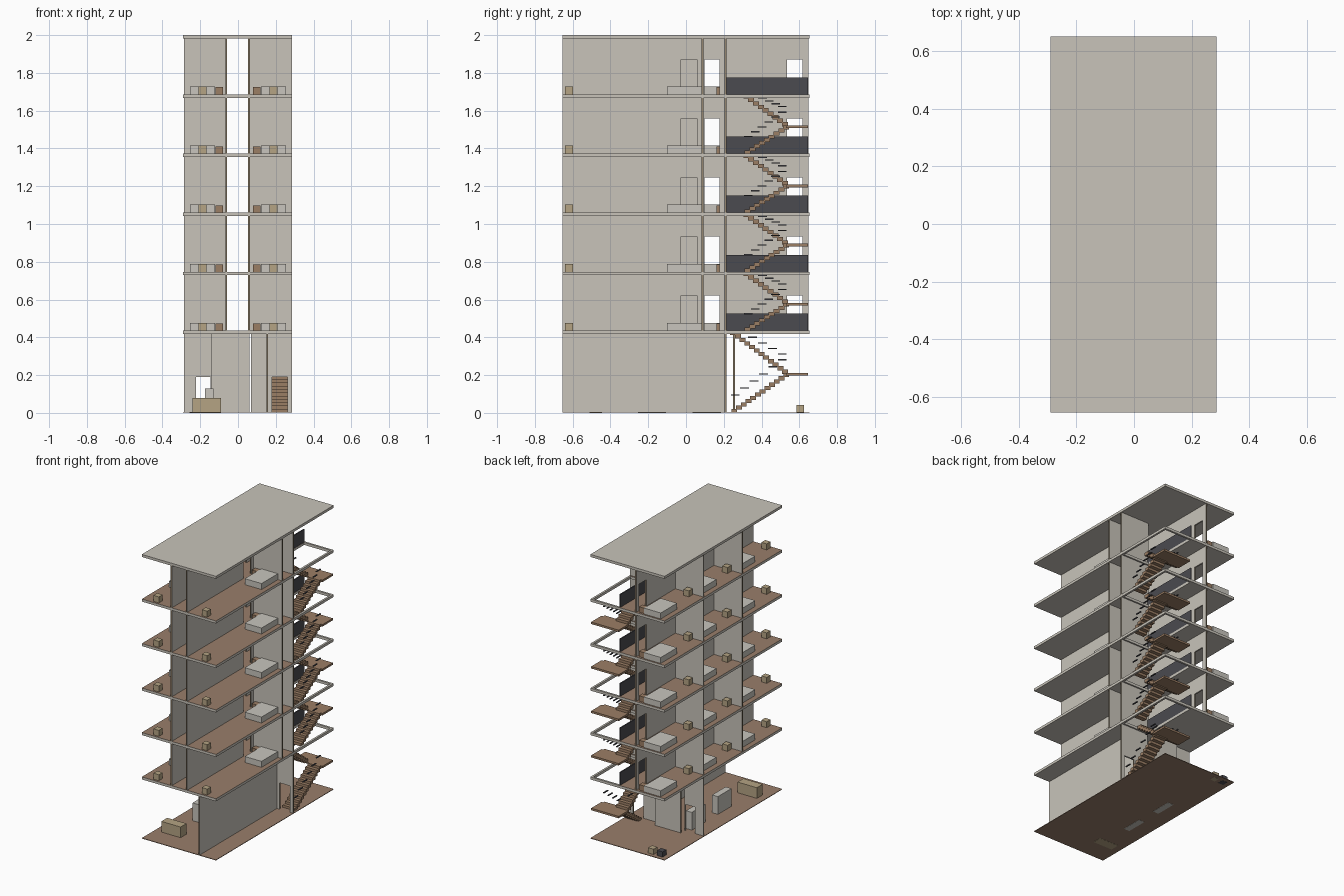
import bpy, bmesh
from mathutils import Vector

cube = bpy.data.objects.get("Cube")
if cube:
    bpy.data.objects.remove(cube)


def material(name, rgb):
    m = bpy.data.materials.new(name)
    m.use_nodes = True
    m.diffuse_color = (*rgb, 1)
    m.node_tree.nodes["Principled BSDF"].inputs["Base Color"].default_value = (*rgb, 1)
    return m


PLASTER = material("plaster", (0.58, 0.55, 0.49))
FLOOR = material("floor_brown", (0.32, 0.21, 0.145))
TIMBER = material("timber", (0.33, 0.21, 0.13))
TAN = material("tan", (0.46, 0.37, 0.23))
EDGE = material("wall_edge", (0.30, 0.24, 0.16))
DARK = material("charcoal", (0.07, 0.07, 0.08))
LINEN = material("linen", (0.58, 0.56, 0.51))


def add_box(bm, x, y, z, faces=None):
    """Box between (min, max) pairs; faces maps an axis direction to a material index."""
    made = bmesh.ops.create_cube(bm, size=1)["verts"]
    for v in made:
        v.co = Vector([r[0] if c < 0 else r[1] for c, r in zip(v.co, (x, y, z))])
    for f in {f for v in made for f in v.link_faces}:
        f.normal_update()
        for direction, index in (faces or {}).items():
            if f.normal.dot(Vector(direction)) > 0.9:
                f.material_index = index


def finish(name, bm, *mats):
    mesh = bpy.data.meshes.new(name)
    bm.to_mesh(mesh)
    bm.free()
    for m in mats:
        mesh.materials.append(m)
    ob = bpy.data.objects.new(name, mesh)
    bpy.context.collection.objects.link(ob)


def box(name, x, y, z, mat):
    bm = bmesh.new()
    add_box(bm, x, y, z)
    finish(name, bm, mat)


def cube_at(name, cx, cy, z, size, mat):
    h = size / 2
    box(name, (cx - h, cx + h), (cy - h, cy + h), (z, z + size), mat)


THICK = 0.01
DOOR = 0.186


def wall(name, axis, pos, start, end, z, doors=()):
    """Straight wall along x or y with full-height jambs and lintels at its doors."""
    bm = bmesh.new()
    across = (pos - THICK / 2, pos + THICK / 2)
    d = (1, 0, 0) if axis == "x" else (0, 1, 0)
    caps = {d: 1, tuple(-c for c in d): 1}

    def piece(a, b, zz, faces=None):
        spans = ((a, b), across) if axis == "x" else (across, (a, b))
        add_box(bm, *spans, zz, faces)

    at = start
    for a, b in doors:
        piece(at, a, z, caps)
        piece(a, b, (z[0] + DOOR, z[1]))
        at = b
    piece(at, end, z, caps)
    finish(name, bm, PLASTER, EDGE)


# Overall extents
X0, X1, Y0, Y1 = -0.29, 0.287, -0.655, 0.653
LEVELS = [0.435, 0.747, 1.06, 1.373, 1.686, 2.0]
SLAB = 0.018
BACK = 0.21
HALL_L, HALL_R = -0.062, 0.058
WELL_Y = 0.225


def slab(name, top):
    """Floor plate with a stairwell opening framed by thin beams."""
    bm = bmesh.new()
    z = (top - SLAB, top)
    up = {(0, 0, 1): 1}
    add_box(bm, (X0, X1), (Y0, WELL_Y), z, up)
    add_box(bm, (X0, 0.068), (WELL_Y, Y1), z, up)
    add_box(bm, (X1 - 0.014, X1), (WELL_Y, Y1), z)
    add_box(bm, (0.068, X1 - 0.014), (Y1 - 0.014, Y1), z)
    finish(name, bm, PLASTER, FLOOR)


def flight(name, x, y_from, y_to, z_from, z_to, steps):
    """Run of overlapping step blocks."""
    bm = bmesh.new()
    dy, dz = (y_to - y_from) / steps, (z_to - z_from) / steps
    for i in range(steps):
        a, b = sorted((y_from + i * dy, y_from + (i + 1.25) * dy))
        top = z_from + (i + 1) * dz
        add_box(bm, x, (a, b), (max(top - 1.25 * dz, 0.002), top))
    finish(name, bm, TIMBER)


def rail_dashes(name, x, y_from, y_to, z_from, z_to, count):
    """Short floating lengths of handrail following a flight."""
    bm = bmesh.new()
    for i in range(count):
        t = i / (count - 1)
        y, z = y_from + t * (y_to - y_from), z_from + t * (z_to - z_from)
        add_box(bm, (x - 0.004, x + 0.004), (y - 0.023, y + 0.023), (z - 0.003, z + 0.003))
    finish(name, bm, DARK)


def staircase(name, z0, z1, y_low, steps):
    mid = (z0 + z1) / 2 - 0.008
    y_turn = 0.54
    flight(name + "_lower_flight", (0.18, 0.273), y_low, y_turn, z0, mid, steps)
    flight(name + "_upper_flight", (0.072, 0.165), y_turn, y_low, mid, z1, steps)
    box(name + "_landing", (0.072, X1), (0.53, 0.645), (mid - 0.014, mid), TIMBER)
    rail_dashes(name + "_lower_rail", 0.268, y_low + 0.02, 0.51, z0 + 0.09, mid + 0.07, 6)
    rail_dashes(name + "_upper_rail", 0.077, 0.51, y_low + 0.06, mid + 0.1, z1 - 0.005, 5)


# Ground floor: base, walls and sliding panel
box("ground", (X0, X1), (Y0, Y1), (0.001, 0.005), FLOOR)
gz = (0.004, LEVELS[0] - SLAB)
wall("ground_side_wall", "y", 0.155, Y0, BACK, gz)
wall("ground_back_wall_left", "x", BACK, 0.068, 0.285, gz, [(0.18, 0.262)])
wall("ground_back_wall_right", "x", BACK, -0.285, -0.14, gz, [(-0.222, -0.145)])
wall("sliding_panel", "x", 0.255, -0.14, 0.06, gz)

# Ground floor furniture
box("front_desk", (-0.24, -0.09), (-0.51, -0.445), (0, 0.08), TAN)
for n, y in enumerate((-0.18, 0.11)):
    box(f"ground_cabinet_{n}", (-0.175, -0.13), (y - 0.075, y + 0.075), (0, 0.13), LINEN)
cube_at("tan_crate", -0.165, 0.605, 0, 0.042, TAN)
cube_at("dark_crate", -0.235, 0.605, 0, 0.042, DARK)
staircase("ground_stair", 0.004, LEVELS[0], 0.24, 12)


def room_set(name, side, y_front, y_back, z):
    """Bed against the back wall, a bedside block and a stool at the front."""
    cx = 0.188 * side
    box(name + "_bed", (cx - 0.065, cx + 0.065), (y_back - 0.188, y_back - 0.006), (z, z + 0.042), LINEN)
    cube_at(name + "_bedside", 0.099 * side, y_back - 0.03, z, 0.038, TIMBER)
    cube_at(name + "_stool", cx, y_front + 0.035, z, 0.042, TAN)


# Repeated upper storeys
ROOM_ENDS = [Y0, -0.22, BACK, 0.648]
for n, (low, high) in enumerate(zip(LEVELS, LEVELS[1:]), 1):
    tag = f"storey_{n}"
    z = (low, high - SLAB)
    slab(tag + "_slab", low)
    doors = [(e - 0.112, e - 0.032) for e in ROOM_ENDS[1:]]
    wall(tag + "_right_hall_wall", "y", HALL_L, Y0, 0.648, z, doors)
    wall(tag + "_left_hall_wall", "y", HALL_R, Y0, BACK, z, [(-0.027, 0.057), doors[1]])
    for k, y in enumerate((-0.22, BACK)):
        wall(f"{tag}_right_cross_wall_{k}", "x", y, -0.285, HALL_L, z)
    for k, y in enumerate((0.088, BACK)):
        wall(f"{tag}_left_cross_wall_{k}", "x", y, HALL_R, 0.285, z)
    box(tag + "_balustrade", (0.058, 0.066), (BACK, 0.645), (low, low + 0.09), DARK)
    for k, (a, b) in enumerate(zip(ROOM_ENDS, ROOM_ENDS[1:])):
        room_set(f"{tag}_right_room_{k}", -1, a, b, low)
    room_set(f"{tag}_left_room", 1, Y0, 0.088, low)
    if n < 5:
        staircase(tag + "_stair", low, high, 0.31, 9)

# Roof
box("roof", (X0, X1), (Y0, Y1), (LEVELS[-1] - SLAB, LEVELS[-1]), PLASTER)
